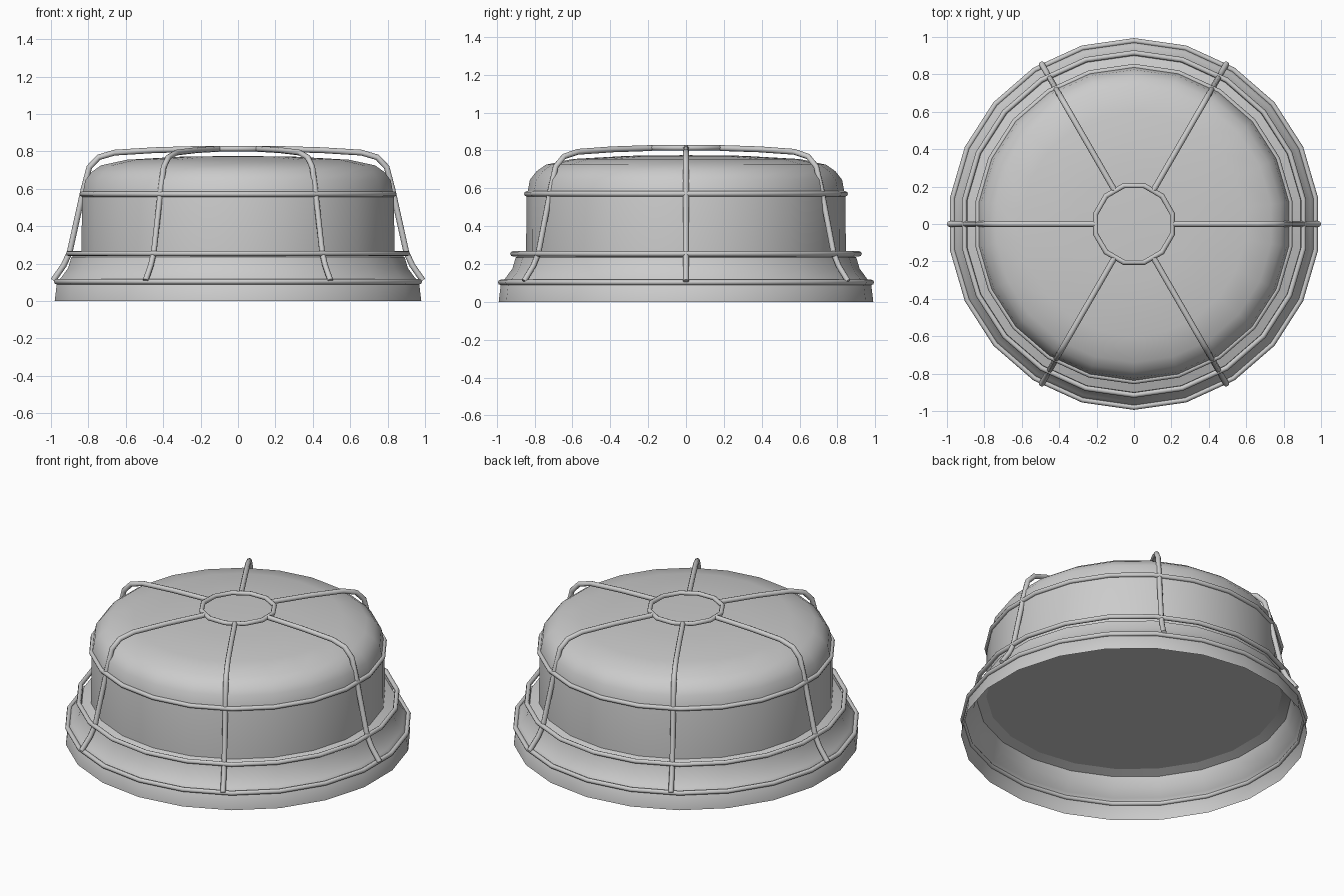
import bpy, bmesh
from math import sin, cos, pi, radians

if "Cube" in bpy.data.objects:
    bpy.data.objects.remove(bpy.data.objects["Cube"])

SIDES = 22


def smooth(obj, angle):
    bpy.ops.object.select_all(action='DESELECT')
    obj.select_set(True)
    bpy.context.view_layer.objects.active = obj
    bpy.ops.object.shade_smooth_by_angle(angle=radians(angle))


def circle_points(r, z, n, start=pi / 2):
    return [(r * cos(start + 2 * pi * i / n), r * sin(start + 2 * pi * i / n), z) for i in range(n)]


def lathe(name, profile, cap_ends=False):
    bm = bmesh.new()
    rings = [[bm.verts.new(p) for p in circle_points(r, z, SIDES)] for r, z in profile]
    for a, b in zip(rings, rings[1:]):
        for i in range(SIDES):
            j = (i + 1) % SIDES
            bm.faces.new((a[i], a[j], b[j], b[i]))
    if cap_ends:
        bm.faces.new(rings[0][::-1])
        bm.faces.new(rings[-1])
    mesh = bpy.data.meshes.new(name)
    bm.to_mesh(mesh)
    bm.free()
    obj = bpy.data.objects.new(name, mesh)
    bpy.context.collection.objects.link(obj)
    smooth(obj, 40)
    return obj


def wire(name, points, cyclic, radius=0.014):
    curve = bpy.data.curves.new(name, 'CURVE')
    curve.dimensions = '3D'
    curve.bevel_depth = radius
    curve.bevel_resolution = 2
    curve.use_fill_caps = True
    spline = curve.splines.new('POLY')
    spline.points.add(len(points) - 1)
    for sp, p in zip(spline.points, points):
        sp.co = (*p, 1)
    spline.use_cyclic_u = cyclic
    obj = bpy.data.objects.new(name, curve)
    bpy.context.collection.objects.link(obj)
    bpy.ops.object.select_all(action='DESELECT')
    obj.select_set(True)
    bpy.context.view_layer.objects.active = obj
    bpy.ops.object.convert(target='MESH')
    smooth(bpy.context.object, 50)


# Open flared base skirt
lathe("base_skirt", [(0.99, 0), (0.978, 0.1), (0.955, 0.125), (0.918, 0.175),
                     (0.9, 0.235), (0.845, 0.255)])

# Closed lamp cover
lathe("lamp_cover", [(0.845, 0.255), (0.843, 0.55), (0.825, 0.645), (0.79, 0.69),
                     (0.74, 0.725), (0.6, 0.755), (0.3, 0.772), (0.02, 0.775)], cap_ends=True)

# Horizontal guard rings
for name, r, z in (("lower_ring", 0.98, 0.103), ("middle_ring", 0.915, 0.254),
                   ("upper_ring", 0.842, 0.571)):
    wire(name, circle_points(r, z, SIDES), True)

# Small hub ring on top
wire("hub_ring", circle_points(0.212, 0.814, 12, pi / 12), True)

# Six bent guard wires
path = [(0.21, 0.813), (0.45, 0.806), (0.66, 0.793), (0.745, 0.768), (0.795, 0.715),
        (0.825, 0.6), (0.9, 0.26), (0.932, 0.19), (0.988, 0.11)]
for k in range(6):
    a = k * pi / 3
    wire(f"guard_wire_{k + 1}", [(r * cos(a), r * sin(a), z) for r, z in path], False, 0.0155)
